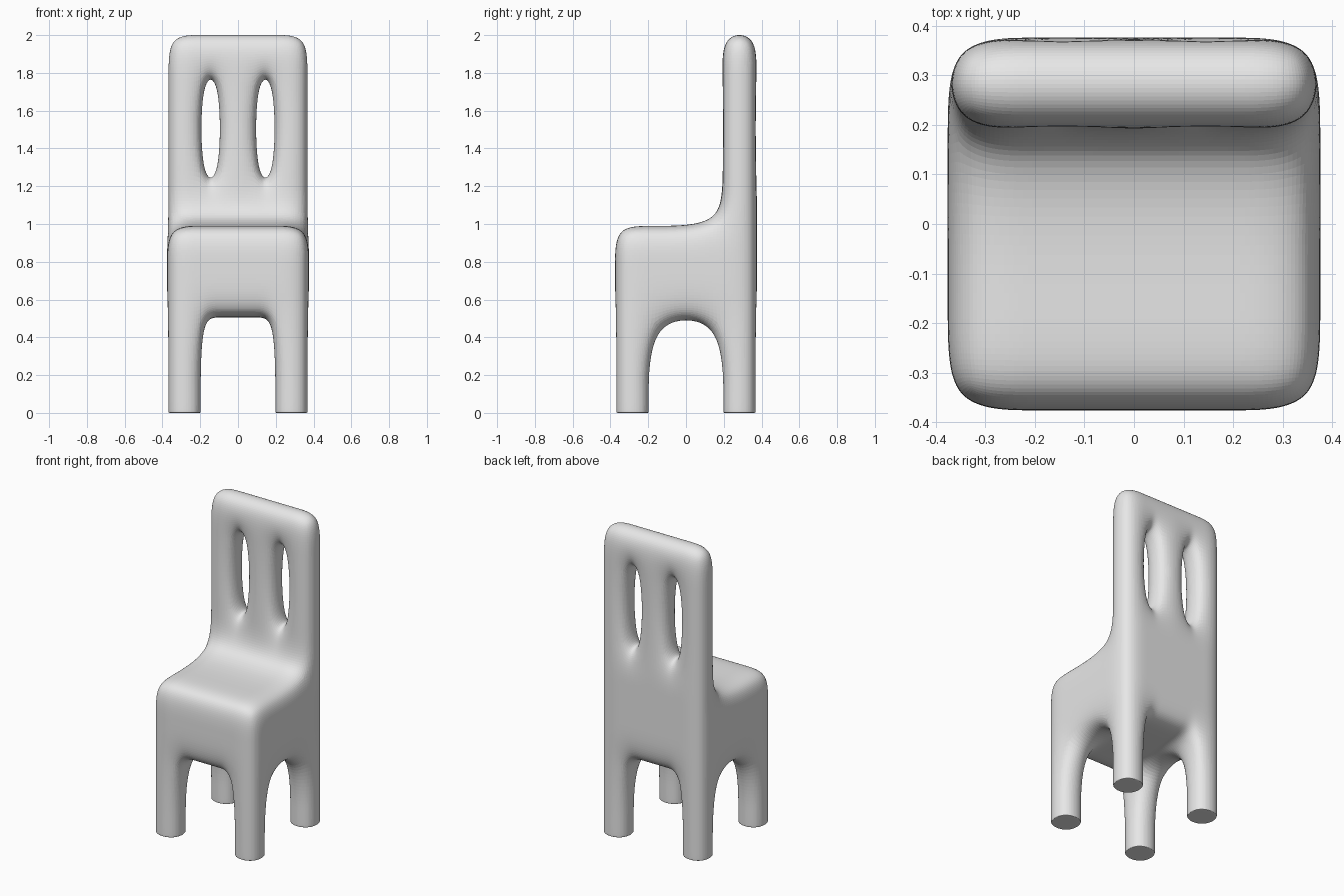
import bpy
import bmesh
from itertools import product

# Remove the default cube
cube = bpy.data.objects.get("Cube")
if cube:
    bpy.data.objects.remove(cube, do_unlink=True)

# Grid lines of the subdivision cage
XS = [-0.376, -0.19, -0.1, 0.1, 0.19, 0.376]
YS = [-0.376, -0.19, 0.19, 0.376]
ZS = [0, 0.015, 0.506, 0.77, 0.99, 1.235, 1.775, 2.01]
SIZE = (len(XS) - 1, len(YS) - 1, len(ZS) - 1)


def solid(i, j, k):
    """Tell whether a cage cell belongs to the chair."""
    if not all(0 <= c < n for c, n in zip((i, j, k), SIZE)):
        return False
    if k < 2:                                  # four legs
        return i in (0, 4) and j in (0, 2)
    if k < 4:                                  # thick seat
        return True
    slot = k == 5 and i in (1, 3)              # two slots in the backrest
    return j == 2 and not slot


bm = bmesh.new()
verts = {}


def vert(key):
    if key not in verts:
        i, j, k = key
        verts[key] = bm.verts.new((XS[i], YS[j], ZS[k]))
    return verts[key]


# Skin every cell side that meets empty space
for cell in product(*map(range, SIZE)):
    if not solid(*cell):
        continue
    for axis, side in product(range(3), (0, 1)):
        beside = list(cell)
        beside[axis] += 1 if side else -1
        if solid(*beside):
            continue
        u, v = [a for a in range(3) if a != axis]
        ring = []
        for du, dv in ((0, 0), (1, 0), (1, 1), (0, 1)):
            key = list(cell)
            key[axis] += side
            key[u] += du
            key[v] += dv
            ring.append(vert(tuple(key)))
        bm.faces.new(ring)

bmesh.ops.recalc_face_normals(bm, faces=bm.faces)

# Tight inset so the leg ends stay flat with a crisp rim
feet = [f for f in bm.faces if f.calc_center_median().z < 0.001]
bmesh.ops.inset_individual(bm, faces=feet, thickness=0.015)

mesh = bpy.data.meshes.new("chair")
bm.to_mesh(mesh)
bm.free()

# Plain grey material
grey = bpy.data.materials.new("light_grey")
grey.use_nodes = True
color = (0.8, 0.8, 0.8, 1)
grey.diffuse_color = color
for node in grey.node_tree.nodes:
    if node.type == "BSDF_PRINCIPLED":
        node.inputs["Base Color"].default_value = color
mesh.materials.append(grey)

# Rounded chair, finely faceted
chair = bpy.data.objects.new("chair", mesh)
bpy.context.scene.collection.objects.link(chair)
rounding = chair.modifiers.new("rounding", "SUBSURF")
rounding.levels = rounding.render_levels = 4
